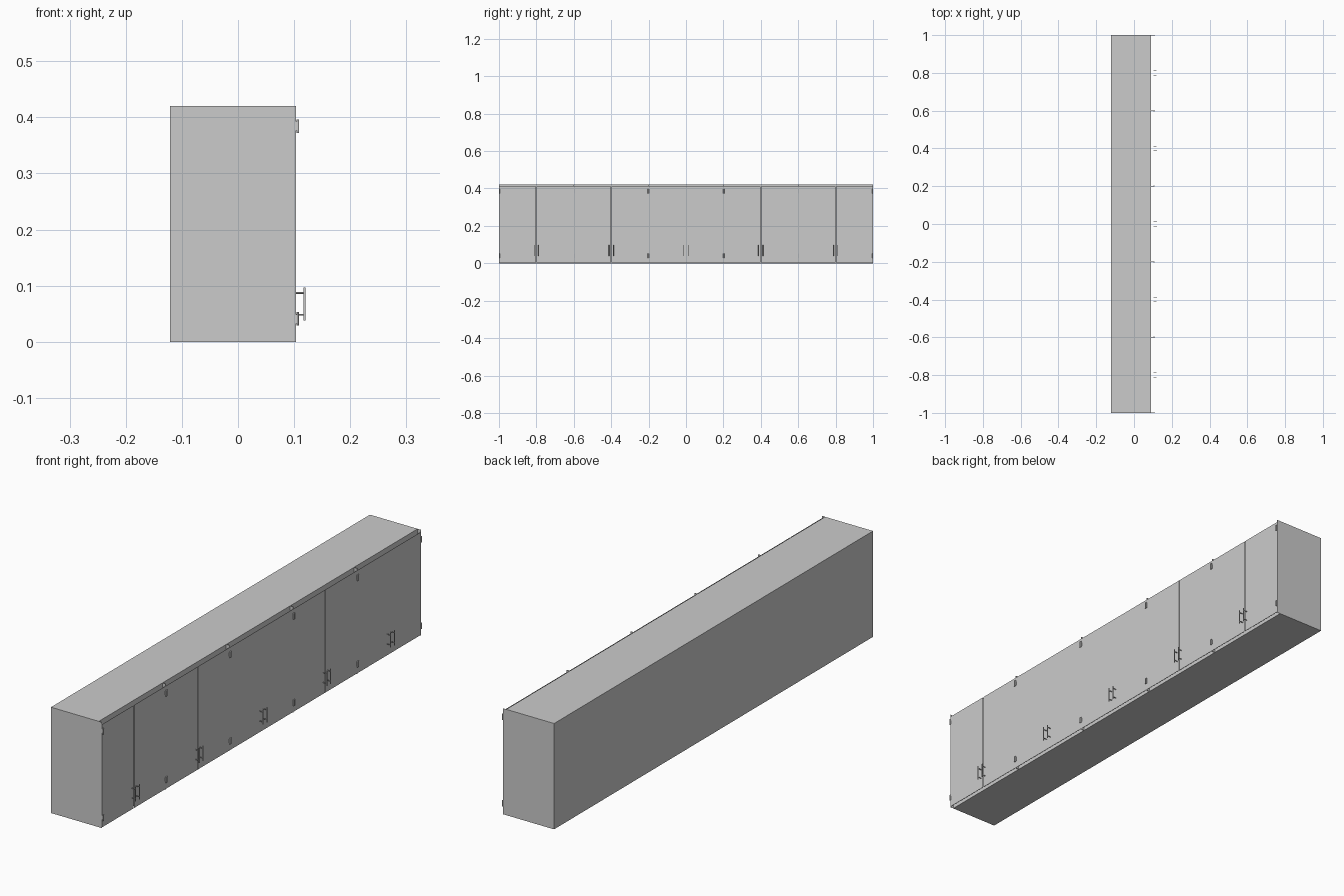
import bpy
from mathutils import Vector

if "Cube" in bpy.data.objects:
    bpy.data.objects.remove(bpy.data.objects["Cube"])

UNITS, W, H = 5, 0.4, 0.42
BACK, CARCASS, FRONT = -0.121, 0.089, 0.103


def box(name, x0, x1, y0, y1, z0, z1):
    bpy.ops.mesh.primitive_cube_add(size=1, location=((x0 + x1) / 2, (y0 + y1) / 2, (z0 + z1) / 2))
    ob = bpy.context.object
    ob.name = name
    ob.scale = (x1 - x0, y1 - y0, z1 - z0)
    bpy.ops.object.transform_apply(location=False, rotation=False, scale=True)
    return ob


def rod(name, a, b, r, sides=12):
    a, b = Vector(a), Vector(b)
    d = b - a
    bpy.ops.mesh.primitive_cylinder_add(vertices=sides, radius=r, depth=d.length, location=(a + b) / 2,
                                        rotation=d.to_track_quat('Z', 'Y').to_euler())
    ob = bpy.context.object
    ob.name = name
    bpy.ops.object.shade_smooth_by_angle()
    return ob


for i in range(UNITS):
    y0 = -1 + i * W
    y1, mid = y0 + W, y0 + W / 2

    # carcass, with thin side panels reaching forward to the doors
    box(f"carcass_{i}", BACK, CARCASS, y0, y1, 0, H)
    box(f"side_panel_a_{i}", CARCASS, FRONT, y0, y0 + 0.001, 0, H)
    box(f"side_panel_b_{i}", CARCASS, FRONT, y1 - 0.001, y1, 0, H)

    for s, side in ((-1, "left"), (1, "right")):
        # door leaf, hung on the outer edge of its cabinet
        ya, yb = sorted((mid + s * 0.001, mid + s * (W / 2 - 0.001)))
        box(f"door_{side}_{i}", FRONT - 0.001, FRONT, ya, yb, 0.003, 0.411)

        # bar handle on two posts
        hy = mid + s * 0.012
        rod(f"handle_bar_{side}_{i}", (0.1185, hy, 0.038), (0.1185, hy, 0.097), 0.002)
        for z in (0.048, 0.087):
            rod(f"handle_post_{side}_{i}", (FRONT, hy, z), (0.1185, hy, z), 0.0015)

        # hinge barrels
        ky = mid + s * (W / 2 - 0.0025)
        for z in (0.029, 0.3725):
            rod(f"hinge_{side}_{i}", (0.1068, ky, z), (0.1068, ky, z + 0.024), 0.0022)
            box(f"hinge_leaf_{side}_{i}", FRONT, 0.106, ky - 0.001, ky + 0.001, z + 0.004, z + 0.02)
